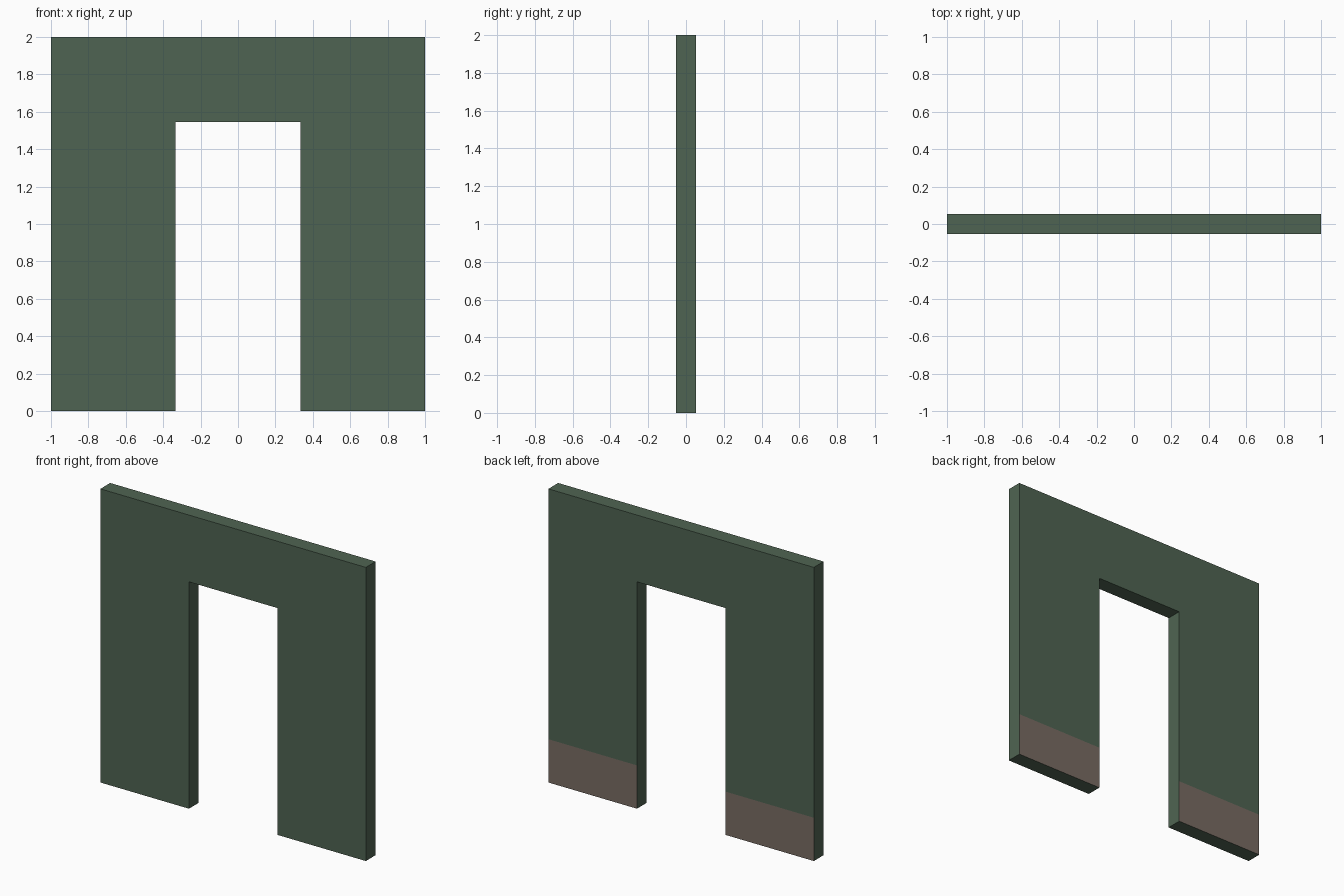
import bpy, bmesh

if "Cube" in bpy.data.objects:
    bpy.data.objects.remove(bpy.data.objects["Cube"])

HALF_T = 0.0525      # half wall thickness
DOOR_X = 0.333       # half door width
DOOR_Z = 1.545       # door head height
SKIRT_Z = 0.295      # painted skirting height on the back


def material(name, rgb):
    m = bpy.data.materials.new(name)
    m.diffuse_color = (*rgb, 1.0)
    m.use_nodes = True
    m.node_tree.nodes["Principled BSDF"].inputs["Base Color"].default_value = m.diffuse_color
    return m


# Wall outline with the doorway notch, extruded through its thickness
right = [(DOOR_X, DOOR_Z), (DOOR_X, 0), (1, 0), (1, 2)]
outline = right + [(-x, z) for x, z in reversed(right)]

bm = bmesh.new()
front = bm.faces.new([bm.verts.new((x, -HALF_T, z)) for x, z in outline])
ext = bmesh.ops.extrude_face_region(bm, geom=[front], use_keep_orig=True)
bmesh.ops.translate(bm, vec=(0, 2 * HALF_T, 0),
                    verts=[g for g in ext["geom"] if isinstance(g, bmesh.types.BMVert)])

# Cut level of the skirting
bmesh.ops.bisect_plane(bm, geom=bm.verts[:] + bm.edges[:] + bm.faces[:],
                       plane_co=(0, 0, SKIRT_Z), plane_no=(0, 0, 1))
bmesh.ops.recalc_face_normals(bm, faces=bm.faces[:])
bm.normal_update()

# Skirting: low faces on the back only
for f in bm.faces:
    low = f.calc_center_median().z < SKIRT_Z and max(v.co.z for v in f.verts) < SKIRT_Z + 0.01
    f.material_index = 1 if low and f.normal.y > 0.9 else 0

mesh = bpy.data.meshes.new("doorway_wall")
bm.to_mesh(mesh)
bm.free()
mesh.materials.append(material("dark green", (0.078, 0.127, 0.084)))
mesh.materials.append(material("grey brown", (0.19, 0.15, 0.125)))
bpy.context.collection.objects.link(bpy.data.objects.new("doorway_wall", mesh))
